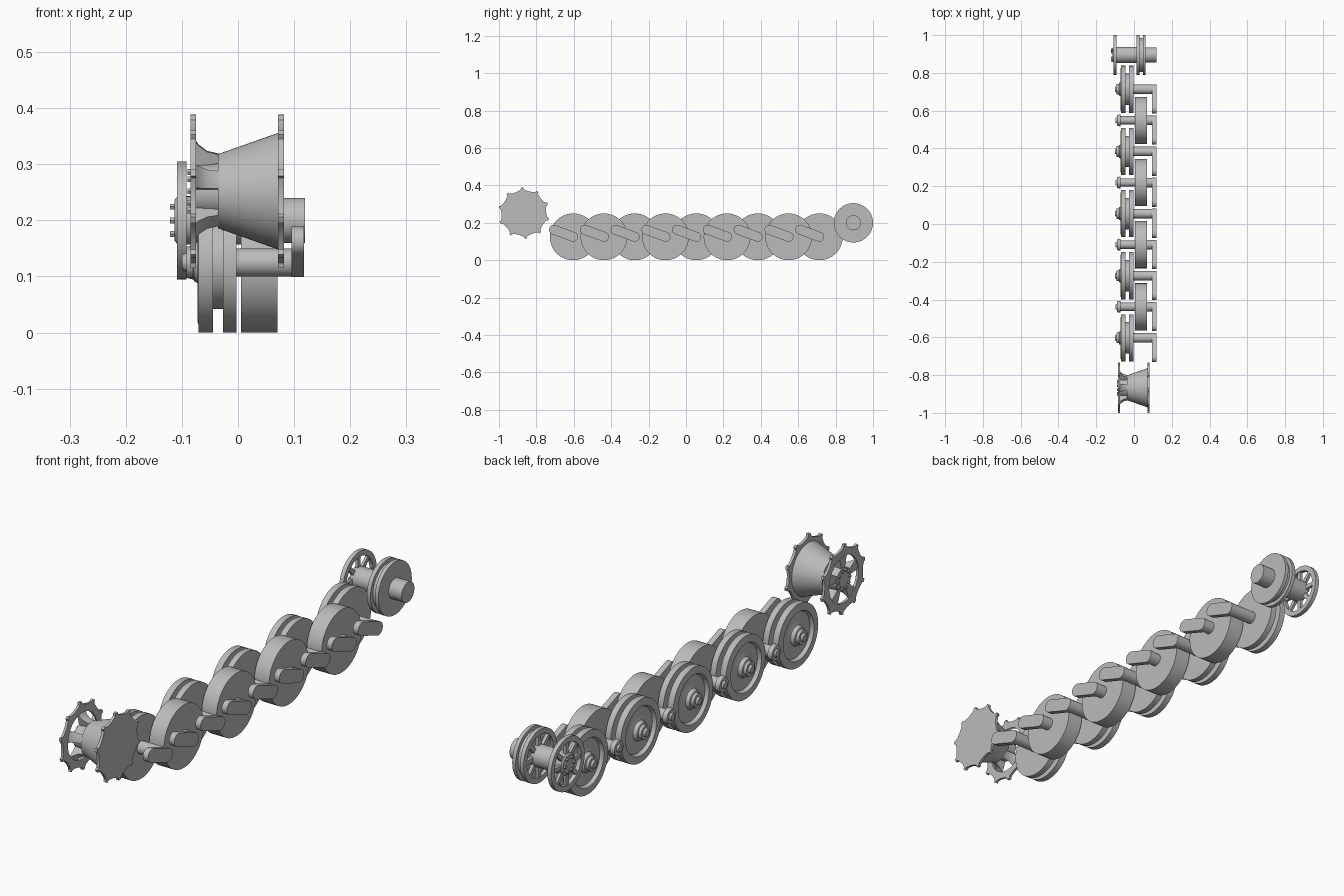
import bpy, bmesh, math
from math import cos, sin, pi, tau

cube = bpy.data.objects.get("Cube")
if cube:
    bpy.data.objects.remove(cube, do_unlink=True)

steel = bpy.data.materials.new("plain grey steel")
steel.use_nodes = True
GREY = (0.5, 0.5, 0.5, 1)
steel.diffuse_color = GREY
steel.node_tree.nodes["Principled BSDF"].inputs["Base Color"].default_value = GREY


def finish(name, bm, smooth=35):
    """Clean up a bmesh and turn it into a shaded object."""
    bmesh.ops.remove_doubles(bm, verts=bm.verts, dist=1e-5)
    bmesh.ops.recalc_face_normals(bm, faces=bm.faces)
    mesh = bpy.data.meshes.new(name)
    bm.to_mesh(mesh)
    bm.free()
    mesh.materials.append(steel)
    mesh.shade_smooth()
    mesh.set_sharp_from_angle(angle=math.radians(smooth))
    obj = bpy.data.objects.new(name, mesh)
    bpy.context.collection.objects.link(obj)
    return obj


def lathe(name, profile, centre, steps=56, start=0, sweep=tau, closed=False):
    """Turn an (x, radius) profile about an axle running along x."""
    bm = bmesh.new()
    full = sweep > 6.28
    cy, cz = centre
    rings = []
    for i in range(steps if full else steps + 1):
        a = start + sweep * i / steps
        rings.append([bm.verts.new((x, cy + r * cos(a), cz + r * sin(a))) for x, r in profile])
    n = len(profile)
    pairs = list(zip(rings, rings[1:])) + ([(rings[-1], rings[0])] if full else [])
    for p, q in pairs:
        for j in range(n if closed else n - 1):
            k = (j + 1) % n
            bm.faces.new((p[j], p[k], q[k], q[j]))
    if not full:
        bm.faces.new(rings[0])
        bm.faces.new(rings[-1])
    return finish(name, bm)


def cylinder(name, x0, x1, r, centre, steps=32):
    return lathe(name, [(x0, 0), (x0, r), (x1, r), (x1, 0)], centre, steps)


def plate(name, outline, x0, x1, hole=None):
    """Extrude a (y, z) outline along x, optionally with an inner outline."""
    bm = bmesh.new()
    loops = [[bm.verts.new((x, y, z)) for y, z in line]
             for line in ([outline, hole] if hole else [outline]) for x in (x0, x1)]
    n = len(outline)

    def bridge(a, b):
        for i in range(n):
            j = (i + 1) % n
            bm.faces.new((a[i], a[j], b[j], b[i]))

    bridge(loops[0], loops[1])
    if hole:
        bridge(loops[2], loops[3])
        bridge(loops[0], loops[2])
        bridge(loops[1], loops[3])
    else:
        bm.faces.new(loops[0])
        bm.faces.new(loops[1])
    return finish(name, bm)


def spokes(name, count, x0, x1, r0, r1, w0, w1, centre):
    """Tapered flat spokes from radius r0 to r1."""
    cy, cz = centre
    for i in range(count):
        a = pi / 2 + tau * i / count
        pts = [(r0, -w0), (r1, -w1), (r1, w1), (r0, w0)]
        plate(name, [(cy + r * cos(a) - w * sin(a), cz + r * sin(a) + w * cos(a))
                     for r, w in pts], x0, x1)


def bolts(name, count, x0, x1, ring, r, centre):
    for i in range(count):
        a = tau * i / count
        cylinder(name, x0, x1, r, (centre[0] + ring * cos(a), centre[1] + ring * sin(a)), 6)


def swing_arm(centre):
    """Stadium-shaped arm trailing up toward the front."""
    cy, cz = centre
    dy, dz, r = -0.103, 0.038, 0.026
    tilt = math.atan2(dz, dy)
    line = []
    for ey, ez, turn in ((cy + dy, cz + dz, -pi / 2), (cy, cz, pi / 2)):
        for i in range(13):
            a = tilt + turn + pi * i / 12
            line.append((ey + r * cos(a), ez + r * sin(a)))
    plate("swing_arm", line, 0.095, 0.118)


# Overlapping road wheels with axles and swing arms
OUTER = [(-0.1, 0), (-0.1, 0.013), (-0.092, 0.017), (-0.092, 0.028), (-0.08, 0.028),
         (-0.078, 0.034), (-0.064, 0.04), (-0.058, 0.06), (-0.058, 0.09), (-0.072, 0.096),
         (-0.072, 0.106), (-0.07, 0.112), (-0.07, 0.125), (-0.045, 0.125), (-0.045, 0.083),
         (-0.027, 0.083), (-0.027, 0.125), (-0.003, 0.125), (-0.003, 0)]
INNER = [(0.005, 0), (0.005, 0.125), (0.07, 0.125), (0.07, 0)]
HUB = [(-0.097, 0), (-0.097, 0.013), (-0.09, 0.016), (-0.09, 0.028), (-0.078, 0.031),
       (-0.072, 0.031), (-0.072, 0.022), (0.006, 0.022), (0.006, 0)]
for i in range(9):
    c = (-0.603 + 0.1645 * i, 0.125)
    if i % 2 == 0:
        lathe("outer_road_wheel", OUTER, c, 64)
        cylinder("wheel_axle", -0.01, 0.1, 0.025, c)
    else:
        lathe("inner_road_wheel", INNER, c, 64)
        lathe("inner_wheel_hub", HUB, c, 32)
        cylinder("wheel_axle", 0.06, 0.1, 0.025, c)
    swing_arm(c)

# Drive sprocket: toothed plates, tapered drum and flared spokes
S = (-0.867, 0.252)
TOOTH = [(-0.07, 0.137), (0.07, 0.137), (0.1, 0.128), (0.25, 0.122),
         (0.5, 0.119), (0.75, 0.122), (0.9, 0.128)]
TEETH = 10
angles = [(math.radians(94) + tau * (t + f) / TEETH, r) for t in range(TEETH) for f, r in TOOTH]
rim = [(S[0] + r * cos(a), S[1] + r * sin(a)) for a, r in angles]
hole = [(S[0] + 0.092 * cos(a), S[1] + 0.092 * sin(a)) for a, r in angles]
plate("sprocket_inner_plate", rim, 0.071, 0.082)
plate("sprocket_outer_ring", rim, -0.085, -0.075, hole)
lathe("sprocket_drum", [(-0.036, 0), (-0.036, 0.066), (0.072, 0.104), (0.072, 0)], S)
FLARE = [(-0.082, 0.1), (-0.07, 0.083), (-0.055, 0.072), (-0.034, 0.067),
         (-0.034, 0.052), (-0.06, 0.045), (-0.082, 0.045)]
for i in range(5):
    lathe("sprocket_flared_spoke", FLARE, S, 8, pi / 2 + tau * i / 5 - 0.25, 0.5, True)
lathe("sprocket_hub", [(-0.084, 0), (-0.084, 0.046), (-0.034, 0.05), (-0.034, 0)], S)
bolts("sprocket_bolt", 10, -0.09, -0.083, 0.036, 0.006, S)

# Rear idler: spoked outer wheel, hub tube, grooved inner wheel and stub
D = (0.895, 0.2)


def rim_ring(name, x0, x1):
    lathe(name, [(x0, 0.084), (x0, 0.105), (x1, 0.105), (x1, 0.084)], D, closed=True)


rim_ring("idler_outer_rim", -0.109, -0.092)
spokes("idler_outer_spoke", 8, -0.106, -0.095, 0.035, 0.088, 0.01, 0.007, D)
lathe("idler_hub", [(-0.113, 0), (-0.113, 0.036), (-0.108, 0.043), (0.03, 0.043), (0.03, 0)], D)
bolts("idler_bolt", 6, -0.121, -0.112, 0.028, 0.006, D)
rim_ring("idler_inner_rim", 0.012, 0.028)
spokes("idler_inner_spoke", 8, 0.014, 0.03, 0.035, 0.088, 0.01, 0.007, D)
lathe("idler_drum", [(0.026, 0), (0.026, 0.09), (0.047, 0.09), (0.047, 0.105),
                     (0.062, 0.105), (0.062, 0)], D)
cylinder("idler_stub", 0.06, 0.119, 0.04, D, 48)
